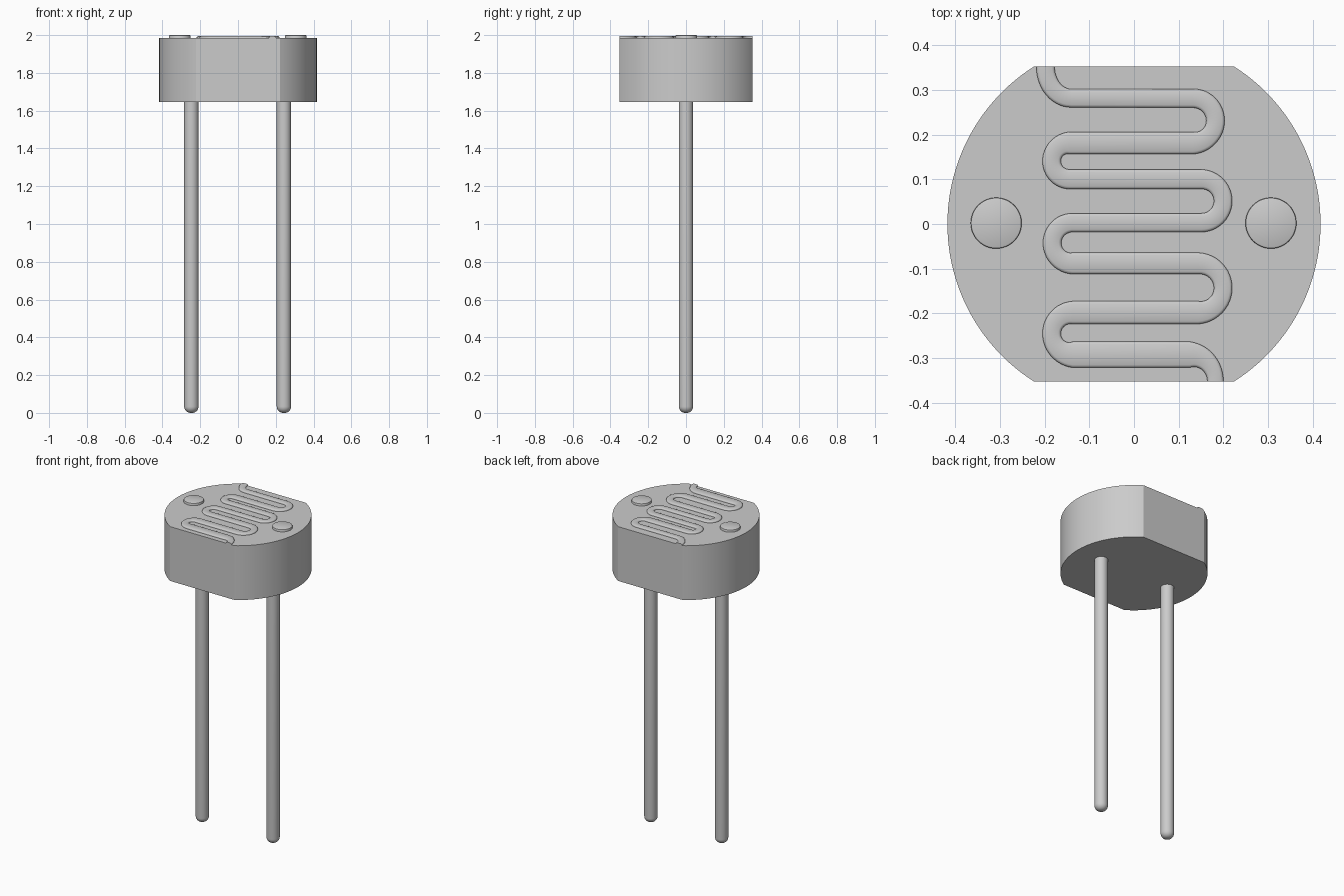
import bpy, bmesh
from math import sin, cos, pi, asin

if "Cube" in bpy.data.objects:
    bpy.data.objects.remove(bpy.data.objects["Cube"])

R, FLAT, Z0, Z1 = 0.417, 0.352, 1.645, 1.985


def finish(name, bm, angle=0.6):
    bmesh.ops.recalc_face_normals(bm, faces=bm.faces[:])
    me = bpy.data.meshes.new(name)
    bm.to_mesh(me)
    bm.free()
    ob = bpy.data.objects.new(name, me)
    bpy.context.collection.objects.link(ob)
    bpy.ops.object.select_all(action='DESELECT')
    ob.select_set(True)
    bpy.context.view_layer.objects.active = ob
    bpy.ops.object.shade_smooth_by_angle(angle=angle)
    return ob


def loft(name, rings, closed=True, angle=0.6):
    """Skin a list of equal-length rings and cap both ends."""
    bm = bmesh.new()
    vs = [[bm.verts.new(p) for p in ring] for ring in rings]
    n = len(vs[0])
    for a, b in zip(vs, vs[1:]):
        for i in range(n):
            j = (i + 1) % n
            bm.faces.new((a[i], a[j], b[j], b[i]))
    bm.faces.new(vs[0])
    bm.faces.new(vs[-1])
    return finish(name, bm, angle)


def lathe(name, x, y, profile, n=40):
    return loft(name, [[(x + r * cos(2 * pi * i / n), y + r * sin(2 * pi * i / n), z)
                        for i in range(n)] for r, z in profile])


# Disc body with two flat sides
a = asin(FLAT / R)
N = 48
arc = [-a + 2 * a * i / N for i in range(N + 1)]
outline = [(s * R * cos(t), s * R * sin(t)) for s in (1, -1) for t in arc]
loft("sensor_body", [[(x, y, z) for x, y in outline] for z in (Z0, Z1)], angle=0.5)

# Round-ended leads and raised contact pads
LR, F = 0.038, 0.034
tip = [(LR - F + F * sin(t), F - F * cos(t)) for t in [pi / 2 * i / 8 for i in range(9)]]
for side, xl, xp in (("left", -0.247, -0.308), ("right", 0.243, 0.306)):
    lathe(side + "_lead", xl, 0, tip + [(LR, Z0 + 0.02)])
    lathe(side + "_contact_pad", xp, 0.002,
          [(0.057, Z1 - 0.01), (0.057, 1.996), (0.056, 1.9985), (0.053, 2.0)], 48)

# Serpentine track: rows (centre y, half width) and outer x of each U-turn centreline
rows = [(0.281, 0.021), (0.181, 0.025), (0.100, 0.022), (0.003, 0.021),
        (-0.088, 0.024), (-0.198, 0.0255), (-0.292, 0.029)]
turns = [0.182, -0.184, 0.199, -0.183, 0.199, -0.184]
path = []
for i in range(13):                                   # lead-in bend
    t = pi / 2 * i / 12
    path.append((-0.14 - 0.058 * cos(t), FLAT - 0.071 * sin(t), 0.0205))
for (ya, wa), (yb, wb), xe in zip(rows, rows[1:], turns):
    r, s = (ya - yb) / 2, (1 if xe > 0 else -1)
    for i in range(25):
        t = pi * i / 24
        w = wa + (wb - wa) * i / 24
        path.append((xe + s * r * (sin(t) - 1), (ya + yb) / 2 + r * cos(t),
                     w + (0.0205 - w) * sin(t)))
for i in range(13):                                   # lead-out bend
    t = pi / 2 * i / 12
    path.append((0.125 + 0.057 * sin(t), -FLAT + 0.06 * cos(t), 0.029 - 0.011 * sin(t)))

# Rounded cross-section: (fraction across or inset, z)
section = [(1, 0, Z1 - 0.005), (1, 0, 1.989), (1, 0.002, 1.992), (1, 0.006, 1.994),
           (-1, 0.006, 1.994), (-1, 0.002, 1.992), (-1, 0, 1.989), (-1, 0, Z1 - 0.005)]
rings = []
for i, (x, y, w) in enumerate(path):
    p, q = path[max(i - 1, 0)], path[min(i + 1, len(path) - 1)]
    dx, dy = q[0] - p[0], q[1] - p[1]
    if i in (0, len(path) - 1):                       # ends flush with the flats
        dx, dy = 0, -1
    d = (dx * dx + dy * dy) ** 0.5
    rings.append([(x - dy / d * s * (w - k), y + dx / d * s * (w - k), z)
                  for s, k, z in section])
loft("serpentine_track", rings, angle=0.8)
